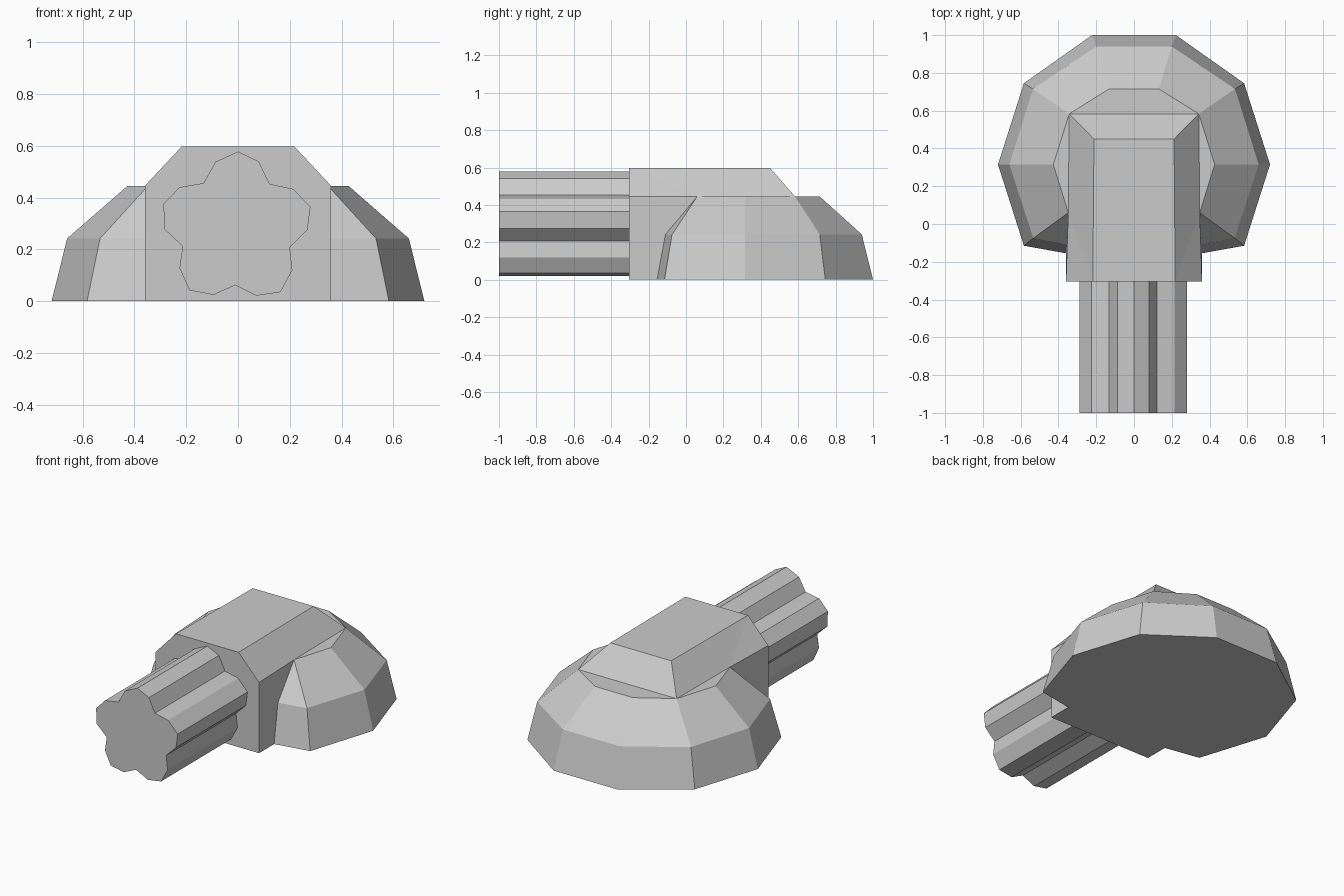
import bpy, bmesh

if "Cube" in bpy.data.objects:
    bpy.data.objects.remove(bpy.data.objects["Cube"])


def finish(name, bm):
    bmesh.ops.recalc_face_normals(bm, faces=bm.faces)
    mesh = bpy.data.meshes.new(name)
    bm.to_mesh(mesh)
    bm.free()
    bpy.context.collection.objects.link(bpy.data.objects.new(name, mesh))


# Housing: right-half points, mirrored in code (a/b/c = dome rings, p/t = block)
half = {}
rings = {
    "a": (0.0, [(0.36, -0.155), (0.583, -0.115), (0.72, 0.315), (0.583, 0.745), (0.222, 1.0)]),
    "b": (0.242, [(0.355, -0.11), (0.533, -0.075), (0.66, 0.315), (0.535, 0.715), (0.2, 0.94)]),
    "c": (0.445, [(0.348, 0.06), None, (0.427, 0.315), (0.343, 0.583), (0.132, 0.715)]),
}
for key, (z, pts) in rings.items():
    for i, p in enumerate(pts):
        if p:
            half[f"{key}{i}"] = (p[0], p[1], z)
half.update(p0=(0.36, -0.305, 0), p1=(0.36, -0.305, 0.445),
            t0=(0.218, -0.305, 0.597), t1=(0.212, 0.45, 0.597))

bm = bmesh.new()
right = {k: bm.verts.new(v) for k, v in half.items()}
left = {k: bm.verts.new((-v[0], v[1], v[2])) for k, v in half.items()}


def pair(names):
    for side in (right, left):
        bm.faces.new([side[k] for k in names.split()])


def bridge(names):
    keys = names.split()
    bm.faces.new([right[k] for k in keys] + [left[k] for k in reversed(keys)])


# dome panels
for i in range(4):
    pair(f"a{i} a{i+1} b{i+1} b{i}")
pair("b0 b1 c0")
pair("b1 b2 c2 c0")
pair("b2 b3 c3 c2")
pair("b3 b4 c4 c3")
bridge("a4 b4")
bridge("b4 c4")
# dome rim and block sides
pair("c0 c2 c3")
pair("p0 a0 b0 c0 p1")
pair("p1 c0 t0")
pair("c0 t1 t0")
pair("c0 c3 t1")
# faces crossing the middle
bridge("t0 t1")
bridge("t1 c3")
bridge("c3 c4")
bridge("p0 p1 t0")
bridge("p0 a0 a1 a2 a3 a4")
finish("housing", bm)

# Five-lobed handle running forward from the block
profile = [(0, .578), (.08, .54), (.122, .453), (.214, .433), (.28, .364),
           (.268, .275), (.2, .208), (.21, .12), (.164, .035), (.072, .021),
           (-.01, .062), (-.095, .024), (-.187, .042), (-.226, .127), (-.214, .212),
           (-.284, .278), (-.288, .375), (-.226, .44), (-.133, .456), (-.087, .538)]
bm = bmesh.new()
front = [bm.verts.new((x, -1.0, z)) for x, z in profile]
back = [bm.verts.new((x, -0.305, z)) for x, z in profile]
bm.faces.new(front)
for i in range(len(profile)):
    j = (i + 1) % len(profile)
    bm.faces.new((front[i], front[j], back[j], back[i]))
finish("fluted_handle", bm)
